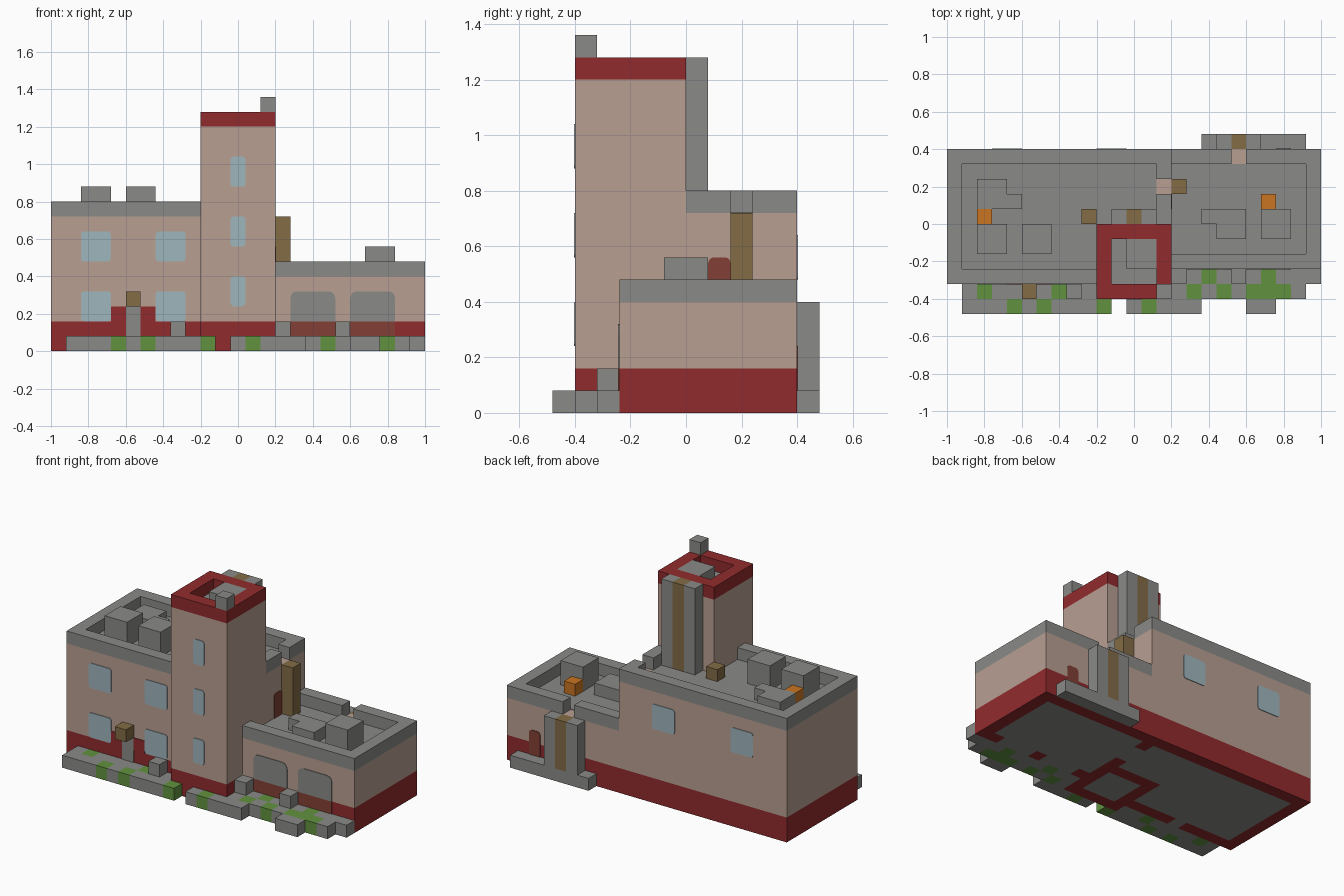
import bpy, bmesh
from mathutils import Vector

if "Cube" in bpy.data.objects:
    bpy.data.objects.remove(bpy.data.objects["Cube"], do_unlink=True)

U = 0.08                              # one building block
ORIGIN = Vector((-1.0, -0.48, 0.0))   # corner of the block grid


def material(name, r, g, b):
    lin = [((c / 255 + 0.055) / 1.055) ** 2.4 for c in (r, g, b)] + [1.0]
    m = bpy.data.materials.new(name)
    m.use_nodes = True
    m.diffuse_color = lin
    m.node_tree.nodes["Principled BSDF"].inputs["Base Color"].default_value = lin
    return m


concrete = material("concrete grey", 138, 138, 135)
plaster = material("pale plaster", 184, 159, 146)
red = material("brick red", 145, 43, 45)
glass = material("pale blue glass", 159, 182, 190)
wood = material("brown wood", 131, 108, 70)
moss = material("moss green", 97, 146, 63)
orange = material("orange", 202, 117, 34)
rust = material("rusty door", 130, 64, 54)


def add_box(bm, x0, x1, y0, y1, z0, z1):
    """Box given in block units."""
    lo = ORIGIN + Vector((x0, y0, z0)) * U
    hi = ORIGIN + Vector((x1, y1, z1)) * U
    verts = bmesh.ops.create_cube(bm, size=1)["verts"]
    for v in verts:
        v.co = Vector([hi[i] if v.co[i] > 0 else lo[i] for i in range(3)])
    return verts


def finish(name, bm, *mats):
    me = bpy.data.meshes.new(name)
    bm.to_mesh(me)
    bm.free()
    for m in mats:
        me.materials.append(m)
    ob = bpy.data.objects.new(name, me)
    bpy.context.collection.objects.link(ob)


def part(name, mat, *boxes):
    bm = bmesh.new()
    for b in boxes:
        add_box(bm, *b)
    finish(name, bm, mat)


def plate(name, mat, side, a0, a1, z0, z1, at, radius=0.0, top_only=False):
    """Thin wall panel facing front, back or left, corners rounded."""
    t = 0.05
    box = {"front": (a0, a1, at - t, at), "back": (a0, a1, at, at + t),
           "left": (at, at + t, a0, a1)}[side]
    bm = bmesh.new()
    add_box(bm, *box, z0, z1)
    if radius:
        axis = 0 if side == "left" else 1
        mid = (z0 + z1) / 2 * U
        edges = []
        for e in bm.edges:
            d = e.verts[0].co - e.verts[1].co
            through = abs(d[axis]) > 1e-4 and abs(d.z) < 1e-5 and abs(d[1 - axis]) < 1e-5
            if through and (not top_only or e.verts[0].co.z > mid):
                edges.append(e)
        bmesh.ops.bevel(bm, geom=edges, offset=radius * U, segments=3,
                        profile=0.5, affect="EDGES")
    finish(name, bm, mat)


# Red base walls and the grey floor between them
part("base_walls", red,
     (0, 25, 10, 11, 0, 2), (0, 1, 2, 10, 0, 2), (1, 5, 2, 3, 0, 2), (6, 10, 2, 3, 0, 2),
     (24, 25, 3, 10, 0, 2), (14, 15, 6, 7, 0, 2), (14, 15, 9, 10, 0, 2),
     *[(x, x + 1, 3, 4, 0, 2) for x in (15, 19, 23)])
part("tower_base", red, (10, 15, 1, 2, 0, 2), (10, 15, 5, 6, 0, 2),
     (10, 11, 2, 5, 0, 2), (14, 15, 2, 5, 0, 2))
part("ground_floor", concrete,
     (1, 10, 3, 10, 0, 2), (5, 6, 2, 3, 0, 2), (11, 14, 2, 5, 0, 2), (10, 14, 6, 10, 0, 2),
     (14, 15, 7, 9, 0, 2), (15, 24, 4, 10, 0, 2), (16, 19, 3, 4, 0, 2), (20, 23, 3, 4, 0, 2))

# Plaster walls
part("main_walls", plaster, (0, 10, 2, 11, 2, 9), (10, 15, 6, 11, 2, 9))
part("wing_walls", plaster, (15, 25, 3, 11, 2, 5))
part("tower_walls", plaster, (10, 15, 1, 6, 2, 15))

# Roof surfaces
part("main_roof", concrete, (1, 10, 3, 10, 9, 9.04), (10, 14, 6, 10, 9, 9.04))
part("wing_roof", concrete, (15, 24, 4, 10, 5, 5.04))
part("tower_roof", concrete, (11, 14, 2, 5, 15, 15.04))

# Parapets, with gaps where the ladders arrive
part("main_parapet", concrete, (0, 10, 2, 3, 9, 10), (0, 1, 3, 10, 9, 10),
     (0, 15, 10, 11, 9, 10), (14, 15, 6, 8, 9, 10), (14, 15, 9, 10, 9, 10))
part("wing_parapet", concrete, (15, 25, 3, 4, 5, 6), (24, 25, 4, 10, 5, 6),
     (15, 19, 10, 11, 5, 6), (20, 25, 10, 11, 5, 6))
part("tower_parapet", red, (10, 15, 1, 2, 15, 16), (10, 15, 5, 6, 15, 16),
     (10, 11, 2, 5, 15, 16), (14, 15, 2, 5, 15, 16))

# Rooftop equipment
part("main_roof_units", concrete, (2, 4, 4, 6, 9, 11), (5, 7, 4, 6, 9, 11))
part("main_roof_duct", concrete, (2, 5, 7, 8, 9, 10), (2, 4, 8, 9, 9, 10))
part("wing_roof_unit", concrete, (21, 23, 5, 7, 5, 7))
part("wing_roof_duct", concrete, (17, 20, 6, 7, 5, 6), (18, 20, 5, 6, 5, 6))
part("tower_hatch", concrete, (12, 14, 3, 5, 15, 16))
part("tower_corner_block", concrete, (14, 15, 1, 2, 16, 17))
part("roof_crate", wood, (9, 10, 6, 7, 9, 10))
part("orange_boxes", orange, (2, 3, 6, 7, 9, 10), (21, 22, 7, 8, 5, 6))

# Ladders and their side rails
part("tower_ladder_rails", concrete, (11, 12, 6, 7, 9, 16), (13, 14, 6, 7, 9, 16))
part("tower_ladder", wood, (12, 13, 6, 7, 9, 16))
part("main_ladder", wood, (15, 16, 8, 9, 5, 9))
part("wing_ladder_rails", concrete, (18, 19, 11, 12, 1, 5), (20, 21, 11, 12, 1, 5))
part("wing_ladder", wood, (19, 20, 11, 12, 1, 5))

# Pavement made of blocks, some of them mossy
mossy = {(4, 0), (6, 0), (10, 0), (13, 0), (2, 1), (7, 1), (16, 1), (18, 1),
         (20, 1), (21, 1), (22, 1), (17, 2), (21, 2)}
rows = [(1, 11, 0), (12, 17, 0), (20, 22, 0), (1, 10, 1), (15, 24, 1), (15, 25, 2)]
bm = bmesh.new()
for first, last, y in rows:
    for x in range(first, last):
        verts = add_box(bm, x, x + 1, y, y + 1, 0, 1)
        for f in {f for v in verts for f in v.link_faces}:
            f.material_index = int((x, y) in mossy)
finish("front_pavement", bm, concrete, moss)
part("back_pavement", concrete, (17, 24, 11, 12, 0, 1))
part("bollards", concrete, (8, 9, 1, 2, 1, 2), (15, 16, 2, 3, 1, 2), (19, 20, 2, 3, 1, 2))

# Windows
for i, x in enumerate((2, 7)):
    for j, z in enumerate((2, 6)):
        plate(f"front_window_{i}_{j}", glass, "front", x, x + 2, z, z + 2, 2, 0.2)
for i, z in enumerate((3, 7, 11)):
    plate(f"tower_window_{i}", glass, "front", 12, 13, z, z + 2, 1, 0.2)
for i, x in enumerate((3, 10)):
    plate(f"back_window_{i}", glass, "back", x, x + 2, 6, 8, 11, 0.2)

# Entrance with red surround and wooden canopy
plate("entrance_surround_left", red, "front", 4, 5, 2, 3, 2)
plate("entrance_surround_right", red, "front", 6, 7, 2, 3, 2)
plate("entrance_door", concrete, "front", 5, 6, 1, 3, 2)
part("entrance_canopy", wood, (5, 6, 1, 2, 3, 4))

# Garage arches and small doors
for i, x in enumerate((16, 20)):
    plate(f"garage_arch_{i}", concrete, "front", x, x + 3, 2, 4, 3, 0.45, True)
    plate(f"garage_sill_{i}", rust, "front", x, x + 3, 1, 2, 3)
plate("back_door", rust, "back", 22, 23, 1, 3, 11, 0.25, True)
plate("roof_door", rust, "left", 7, 8, 5, 7, 15, 0.25, True)
